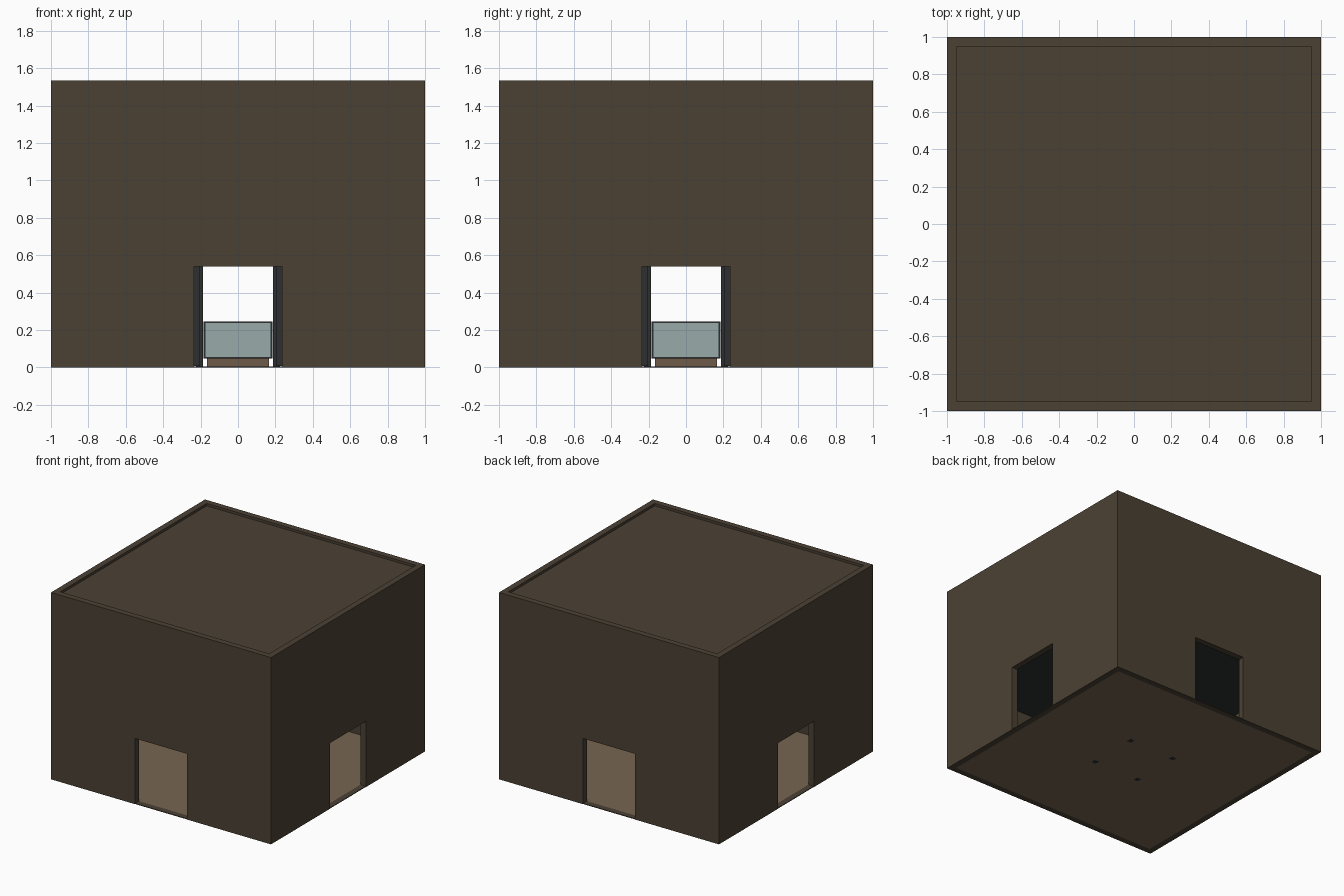
import bpy
import bmesh
from mathutils import Matrix, Vector

if "Cube" in bpy.data.objects:
    bpy.data.objects.remove(bpy.data.objects["Cube"])


def material(name, r, g, b):
    lin = [((c / 255 + 0.055) / 1.055) ** 2.4 for c in (r, g, b)]
    m = bpy.data.materials.new(name)
    m.diffuse_color = (*lin, 1)
    m.use_nodes = True
    m.node_tree.nodes["Principled BSDF"].inputs["Base Color"].default_value = m.diffuse_color
    return m


WALL = material("dark brown plaster", 75, 65, 52)
FLOOR = material("tan floor", 118, 102, 82)
WOOD = material("brown wood", 109, 91, 74)
DARK = material("charcoal metal", 45, 47, 48)
GLASS = material("pale glass", 152, 171, 170)


def boxes(name, mat, *specs):
    """One object made of boxes, each given as its (low corner, high corner)."""
    bm = bmesh.new()
    for lo, hi in specs:
        lo, hi = Vector(lo), Vector(hi)
        mtx = Matrix.Translation((lo + hi) / 2) @ Matrix.Diagonal((*(hi - lo), 1))
        bmesh.ops.create_cube(bm, size=1, matrix=mtx)
    me = bpy.data.meshes.new(name)
    bm.to_mesh(me)
    bm.free()
    me.materials.append(mat)
    ob = bpy.data.objects.new(name, me)
    bpy.context.collection.objects.link(ob)
    return ob


def apply_cut(ob, cutter):
    mod = ob.modifiers.new("cut", "BOOLEAN")
    mod.operation = "DIFFERENCE"
    mod.solver = "EXACT"
    mod.object = cutter
    cutter.hide_render = True
    bpy.context.view_layer.update()
    deps = bpy.context.evaluated_depsgraph_get()
    me = bpy.data.meshes.new_from_object(ob.evaluated_get(deps))
    ob.modifiers.clear()
    ob.data = me
    bpy.data.objects.remove(cutter)


H, T, DOOR, TOP = 1.535, 0.95, 0.235, 0.54

# hollow square shell, open above (parapet) and below (floor slab fills it)
walls = boxes("walls", WALL, ((-1, -1, 0), (1, 1, H)))
apply_cut(walls, boxes("room_cutter", WALL, ((-T, -T, -1), (T, T, 3))))

# one doorway in the middle of each side
for a, b in ((DOOR, 1.5), (1.5, DOOR)):
    apply_cut(walls, boxes("door_cutter", WALL, ((-a, -b, -0.5), (a, b, TOP))))

# roof, inner ceiling and floor
boxes("roof", WALL, ((-T, -T, H - 0.06), (T, T, H - 0.02)))
boxes("ceiling", DARK, ((-T, -T, 0.72), (T, T, 0.76)))
boxes("floor", FLOOR, ((-T, -T, 0), (T, T, 0.006)))

# thin door sills
s, o = 0.235, 0.998
boxes("door_sills", WALL,
      ((-s, -o, 0), (s, -T, 0.006)), ((-s, T, 0), (s, o, 0.006)),
      ((-o, -s, 0), (-T, s, 0.006)), ((T, -s, 0), (o, s, 0.006)))

# four tall posts around the display case, each with an outer sleeve
for i, (sx, sy) in enumerate(((1, 1), (-1, 1), (-1, -1), (1, -1))):
    for part, r, c, z in (("post", 0.019, 0.206, -0.001), ("post_sleeve", 0.02, 0.222, 0.008)):
        x, y = sx * c, sy * c
        boxes(f"{part}_{i + 1}", DARK, ((x - r, y - r, z), (x + r, y + r, 0.72)))

# display case: wooden plinth, glass block and dark edge frame
boxes("case_plinth", WOOD, ((-0.165, -0.165, 0.004), (0.165, 0.165, 0.05)))
boxes("case_glass", GLASS, ((-0.18, -0.18, 0.05), (0.18, 0.18, 0.24)))
e, w = 0.185, 0.012
frame = []
for z in (0.047, 0.238):
    for k in (-e, e - w):
        frame.append(((-e, k, z), (e, k + w, z + 0.009)))
        frame.append(((k, -e, z), (k + w, e, z + 0.009)))
for x in (-e, e - w):
    for y in (-e, e - w):
        frame.append(((x, y, 0.047), (x + w, y + w, 0.247)))
boxes("case_frame", DARK, *frame)
